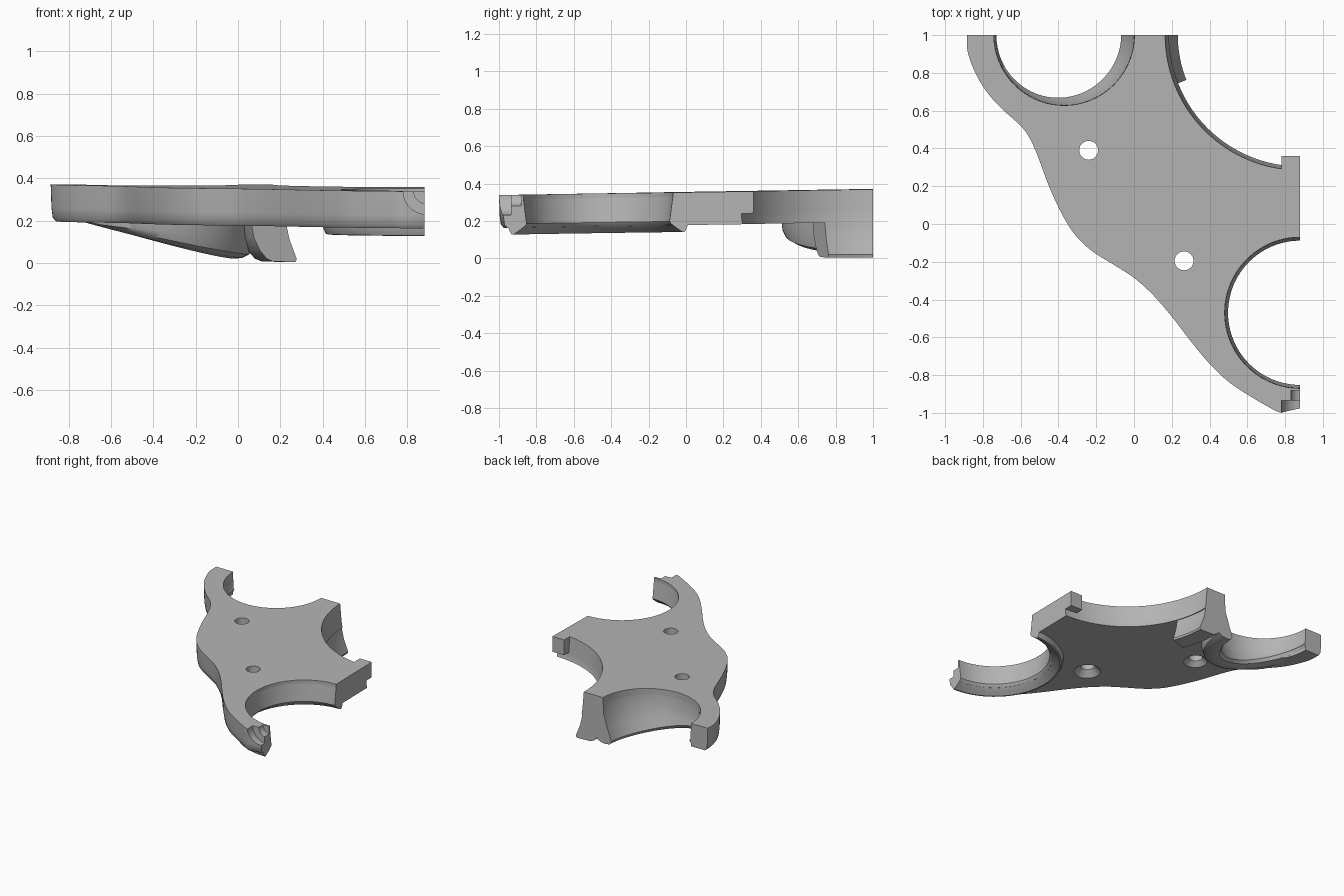
import bpy, bmesh, math
from mathutils import Vector

if "Cube" in bpy.data.objects:
    bpy.data.objects.remove(bpy.data.objects["Cube"])

GREY = bpy.data.materials.new("plain grey")
GREY.use_nodes = True
GREY.diffuse_color = (0.46, 0.46, 0.46, 1)
GREY.node_tree.nodes["Principled BSDF"].inputs["Base Color"].default_value = GREY.diffuse_color


def tilt(v):
    """The plate leans very slightly up toward the back."""
    return Vector((v[0], v[1], v[2] + 0.015 * v[1] - 0.002 * v[0]))


def finish(name, bm):
    bmesh.ops.recalc_face_normals(bm, faces=bm.faces)
    mesh = bpy.data.meshes.new(name)
    bm.to_mesh(mesh)
    bm.free()
    mesh.materials.append(GREY)
    obj = bpy.data.objects.new(name, mesh)
    bpy.context.collection.objects.link(obj)
    return obj


def loft(name, rings):
    """Closed solid through rings of equal point count, capped at both ends."""
    bm = bmesh.new()
    rows = [[bm.verts.new(p) for p in ring] for ring in rings]
    n = len(rows[0])
    for a, b in zip(rows, rows[1:]):
        for i in range(n):
            j = (i + 1) % n
            bm.faces.new((a[i], a[j], b[j], b[i]))
    bm.faces.new(rows[0][::-1])
    bm.faces.new(rows[-1])
    return finish(name, bm)


def arc(cx, cy, r, a0, a1, steps=48):
    angles = [math.radians(a0 + (a1 - a0) * i / steps) for i in range(steps + 1)]
    return [(cx + r * math.cos(a), cy + r * math.sin(a)) for a in angles]


def sweep(name, cx, cy, a0, a1, section, lean=False, steps=48):
    """Sweep a radius/height section, which may vary with angle, around a centre."""
    rings = []
    for i in range(steps + 1):
        a = math.radians(a0 + (a1 - a0) * i / steps)
        ring = [Vector((cx + r * math.cos(a), cy + r * math.sin(a), z)) for r, z in section(a)]
        rings.append([tilt(p) for p in ring] if lean else ring)
    return loft(name, rings)


def spline(points, steps=5):
    """Smooth curve through the points."""
    pts = [Vector(p) for p in points]
    pts = [2 * pts[0] - pts[1]] + pts + [2 * pts[-1] - pts[-2]]
    out = []
    for p, q, r, s in zip(pts, pts[1:], pts[2:], pts[3:]):
        for k in range(steps):
            t = k / steps
            out.append(q + (r - p) * t / 2 + (2 * p - 5 * q + 4 * r - s) * t * t / 2
                       + (3 * q - p - 3 * r + s) * t ** 3 / 2)
    return out + [pts[-2]]


# Plate: flowing outer edge plus three round cut-outs
EDGE = spline([(-.885, 1), (-.88, .91), (-.84, .8), (-.78, .7), (-.7, .61), (-.6, .52),
               (-.55, .45), (-.51, .36), (-.45, .2), (-.38, .05), (-.31, -.06),
               (-.22, -.145), (-.1, -.22), (0, -.285), (.1, -.375), (.2, -.49),
               (.3, -.62), (.4, -.74), (.5, -.835), (.62, -.915), (.75, -.99)])
EDGE += [Vector((.78, -1)), Vector((.88, -.98))]


def outer_edge(inset):
    out = []
    for i, p in enumerate(EDGE):
        d = (EDGE[min(i + 1, len(EDGE) - 1)] - EDGE[max(i - 1, 0)]).normalized()
        out.append((p.x - d.y * inset, p.y + d.x * inset))
    out[0] = (out[0][0], 1)
    out[-1] = (.88, out[-1][1])
    return out


def plate_ring(t, inset, wide_radius):
    flat = outer_edge(inset)
    flat += arc(.88, -.47, .40, 270, 90)
    flat += arc(.88, 1, wide_radius, 270, 180)
    flat += arc(-.37, 1, .372, 0, -180)
    return [tilt((x, y, .18 + .175 * t)) for x, y in flat]


plate = loft("plate", [plate_ring(0, .025, .695), plate_ring(.1, .01, .70),
                       plate_ring(.35, .004, .705), plate_ring(1, 0, .715)])


# Collar under the back cut-out, growing deeper toward the middle
def deep_section(a):
    x = -.37 + .4 * math.cos(a)
    low = .02 + .16 * (max(0, .03 - x) / .7) ** 1.3
    lip = .372 - .07 * ((.36 - low) / .34) ** 2
    out = .49 - .045 * max(0, math.cos(a))
    mid = max(low + .02, .5 * (low + .2))
    return [(.371, .32), (.366, .24), (.5 * (lip + .366), .5 * (low + .26)),
            (lip, low + .03), (lip + .015, low + .006), (lip + .05, low),
            (out - .055, low + .004), (out - .022, low + .02), (out - .006, mid),
            (out, .205), (out - .05, .25)]


deep_collar = sweep("deep_collar", -.37, 1, 180, 360, deep_section)

# Shallow collar under the front cut-out
shallow_collar = sweep("shallow_collar", .88, -.47, 90, 270, lambda a: [
    (.399, .33), (.39, .26), (.382, .2), (.39, .188), (.42, .165), (.452, .143),
    (.464, .145), (.475, .165), (.48, .185), (.46, .21)], lean=True)

# Leg hanging from the wide cut-out
leg = sweep("leg", .88, 1, 180, 201.5, lambda a: [
    (.714, .35), (.706, .25), (.70, .18), (.684, .11), (.648, .02), (.652, .006),
    (.665, .004), (.77, .008), (.80, .02), (.835, .06), (.865, .12), (.88, .2),
    (.78, .25)], steps=14)

# Overhanging tab beside the wide cut-out
tab = loft("tab", [[tilt((x, y, z)) for x, y in
                    [(.78, .28), (.88, .28), (.88, .36), (.78, .36)]] for z in (.238, .355)])


def cut(target, cutter):
    mod = target.modifiers.new("cut", 'BOOLEAN')
    mod.operation = 'DIFFERENCE'
    mod.solver = 'EXACT'
    mod.object = cutter
    bpy.context.view_layer.objects.active = target
    bpy.ops.object.modifier_apply(modifier=mod.name)


def cutter(name, r1, r2, start, end):
    """Round cutter between two points on one axis."""
    start, end = Vector(start), Vector(end)
    bpy.ops.mesh.primitive_cone_add(vertices=40, radius1=r1, radius2=r2,
                                    depth=(end - start).length, location=(start + end) / 2)
    obj = bpy.context.object
    obj.rotation_euler = (end - start).to_track_quat('Z', 'Y').to_euler()
    obj.name = name
    obj.hide_render = True
    bpy.context.view_layer.update()
    return obj


# Countersunk screw holes and the stepped round notch in the front tip
cutters = []
for x, y in [(-.24, .39), (.265, -.195)]:
    cutters.append(cutter("screw_hole_cutter", .05, .05, (x, y, 0), (x, y, .6)))
    cutters.append(cutter("countersink_cutter", .13, .05, (x, y, .14), (x, y, .22)))
notches = [cutter("wide_notch_cutter", .11, .11, (.89, -1.1, .34), (.89, -.935, .34)),
           cutter("narrow_notch_cutter", .06, .06, (.89, -1.1, .34), (.89, -.882, .34))]
for c in cutters + notches:
    cut(plate, c)
for c in notches:
    cut(shallow_collar, c)
for c in cutters + notches:
    bpy.data.objects.remove(c)

# Smooth curved walls, crisp edges
bpy.ops.object.select_all(action='DESELECT')
for obj in (plate, deep_collar, shallow_collar, leg, tab):
    obj.select_set(True)
    bpy.context.view_layer.objects.active = obj
bpy.ops.object.shade_smooth_by_angle(angle=math.radians(35))
